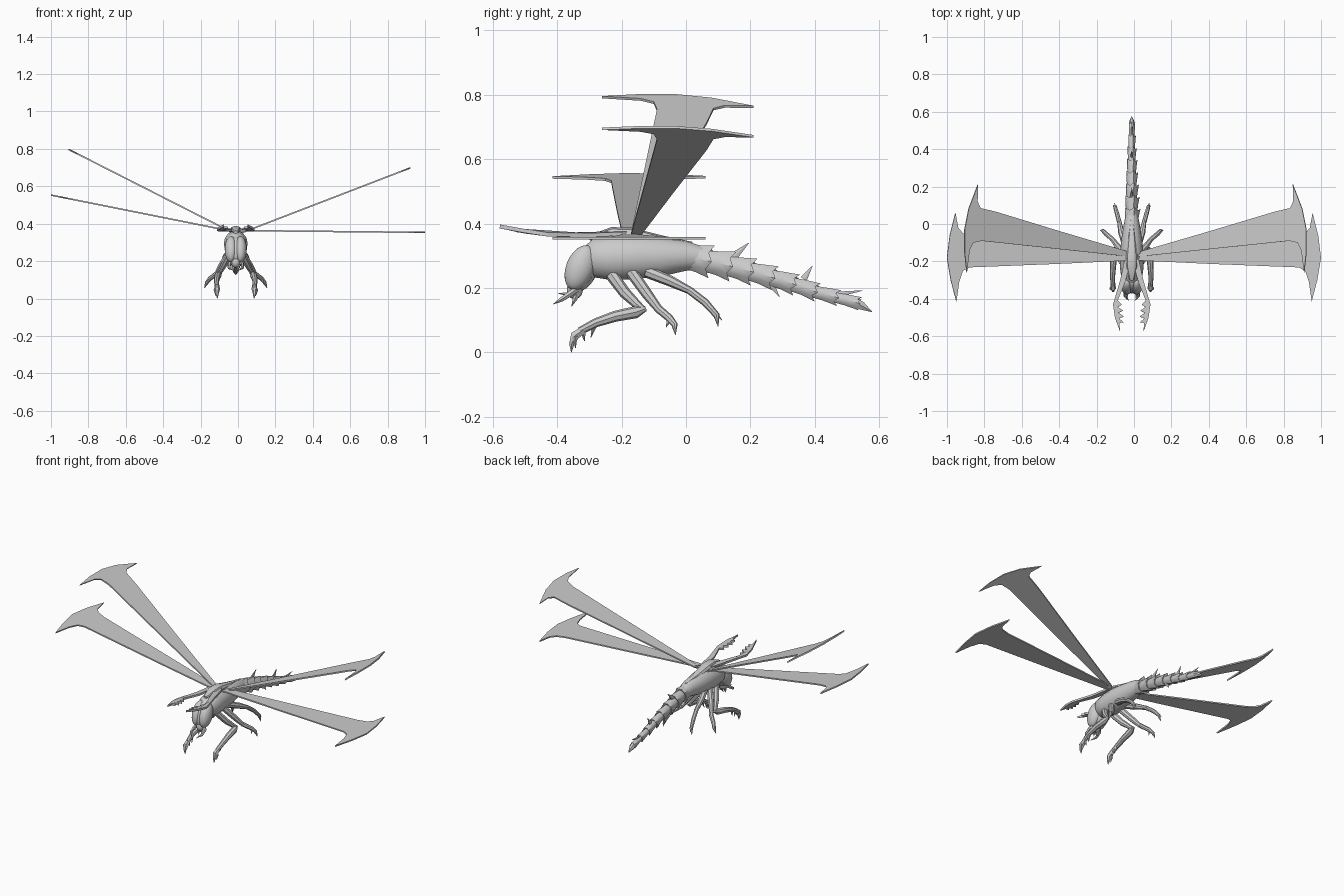
import bpy, bmesh, math
from mathutils import Vector

CX = -0.012  # body centre line


def finish(name, bm, smooth=True):
    bmesh.ops.recalc_face_normals(bm, faces=bm.faces)
    me = bpy.data.meshes.new(name)
    bm.to_mesh(me)
    bm.free()
    ob = bpy.data.objects.new(name, me)
    bpy.context.collection.objects.link(ob)
    if smooth:
        bpy.ops.object.select_all(action='DESELECT')
        ob.select_set(True)
        bpy.context.view_layer.objects.active = ob
        bpy.ops.object.shade_smooth_by_angle(angle=math.radians(40))
    return ob


def tube(name, pts, sides=10, wide=1.0, jag=0.0):
    """Tapered tube through (x, y, z, radius); jag pulls points off the last rim."""
    bm = bmesh.new()
    P = [Vector(p[:3]) for p in pts]
    rings = []
    for i, p in enumerate(P):
        t = (P[min(i + 1, len(P) - 1)] - P[max(i - 1, 0)]).normalized()
        a = (Vector((1, 0, 0)) - t * t.x).normalized()
        b = t.cross(a)
        ring = []
        for k in range(sides):
            u = 2 * math.pi * k / sides
            v = p + (a * math.cos(u) * wide + b * math.sin(u)) * pts[i][3]
            if jag and i == len(P) - 1 and k % 2 == 0:
                v += t * jag + (v - p) * 0.25
            ring.append(bm.verts.new(v))
        rings.append(ring)
    for r0, r1 in zip(rings, rings[1:]):
        for k in range(sides):
            n = (k + 1) % sides
            bm.faces.new((r0[k], r0[n], r1[n], r1[k]))
    bm.faces.new(rings[0])
    bm.faces.new(rings[-1])
    return finish(name, bm)


def plate(name, pts, thick):
    """Thin blade from a 3D outline."""
    bm = bmesh.new()
    bm.faces.new([bm.verts.new(p) for p in pts])
    ob = finish(name, bm, False)
    m = ob.modifiers.new("thickness", 'SOLIDIFY')
    m.thickness, m.offset = thick, 0
    return ob


def ball(name, loc, scale, rx=0, rz=0):
    bpy.ops.mesh.primitive_uv_sphere_add(segments=20, ring_count=12, radius=1, location=loc, rotation=(rx, 0, rz))
    ob = bpy.context.object
    ob.name, ob.scale = name, scale
    bpy.ops.object.shade_smooth()
    return ob


# wings: narrow blades ending in a crescent, each at its own lift angle
upper = [(0.02, -0.175), (0.4, -0.135), (0.83, -0.09), (0.875, -0.1), (0.895, -0.14), (0.91, -0.26),
         (0.922, -0.15), (0.922, -0.03), (0.9, 0.08), (0.85, 0.21), (0.852, 0.12), (0.835, 0.085),
         (0.75, 0.065), (0.4, -0.04), (0.04, -0.145)]
lower = [(0.02, -0.195), (0.4, -0.213), (0.88, -0.232), (0.915, -0.25), (0.935, -0.31), (0.95, -0.415),
         (0.98, -0.3), (1.0, -0.18), (0.985, -0.06), (0.955, 0.06), (0.94, -0.02), (0.915, -0.05),
         (0.86, -0.065), (0.4, -0.115), (0.04, -0.155)]
for name, shape, side, span, lift in (("upper_wing_right", upper, 1, 1, 0.385),
                                      ("upper_wing_left", upper, -1, 0.983, 0.508),
                                      ("lower_wing_right", lower, 1, 1, -0.01),
                                      ("lower_wing_left", lower, -1, 1, 0.2)):
    plate(name, [(side * x * span, y, 0.363 + lift * (x * span - 0.05)) for x, y in shape], 0.008)

# thorax and back ridge
tube("thorax", [(CX, -0.31, 0.29, 0.04), (CX, -0.285, 0.293, 0.062), (CX, -0.23, 0.293, 0.071),
                (CX, -0.15, 0.296, 0.069), (CX, -0.08, 0.296, 0.062), (CX, 0.0, 0.299, 0.047),
                (CX, 0.05, 0.294, 0.036)], 14, 0.9)
tube("back_ridge", [(CX, -0.30, 0.355, 0.008), (CX, -0.23, 0.368, 0.021), (CX, -0.17, 0.366, 0.021),
                    (CX, -0.08, 0.35, 0.014), (CX, 0.02, 0.338, 0.005)], 8, 1.5)

# head with large eyes
ball("head", (CX, -0.32, 0.26), (0.042, 0.046, 0.075), math.radians(-22))
for s in (-1, 1):
    ball("eye", (CX + s * 0.025, -0.328, 0.263), (0.034, 0.044, 0.073), math.radians(-22))
ball("snout", (CX, -0.345, 0.195), (0.024, 0.025, 0.03))

# abdomen of flared segments with toothed rims
N = 8


def spine(y):
    return 0.297 - 0.06 * y / 0.2 * (0.6 + 0.75 * min(y, 0.4))


for i in range(N):
    y0, y1 = i * 0.066, (i + 1) * 0.066
    r0, r1 = 0.045 - 0.0037 * i, 0.045 - 0.0037 * (i + 0.4)
    tube("abdomen_segment", [(CX, y0 - 0.01, spine(max(y0, 0)), r0 * 0.82),
                             (CX, (y0 + y1) / 2, spine((y0 + y1) / 2), r0 * 0.95),
                             (CX, y1, spine(y1), r1)], 10, 0.85, 0.014)
tube("tail_tip", [(CX, 0.51, 0.163, 0.014), (CX, 0.545, 0.145, 0.015), (CX, 0.577, 0.126, 0.001)], 6)

# abdomen spikes: base y, z to tip y, z
for y, z, ty, tz, r in ((0.145, 0.295, 0.195, 0.34, 0.016), (0.365, 0.228, 0.392, 0.268, 0.013),
                        (0.255, 0.225, 0.29, 0.173, 0.015), (0.47, 0.18, 0.548, 0.192, 0.01)):
    tube("abdomen_spike", [(CX, y, z, r), (CX, ty, tz, 0.0008)], 6, 0.6)

for s in (-1, 1):
    # toothed pincers reaching forward over the head
    claw = [(0.008, -0.16, 0.372), (0.04, -0.2, 0.368), (0.062, -0.3, 0.364), (0.1, -0.43, 0.366),
            (0.09, -0.5, 0.377), (0.062, -0.578, 0.391), (0.066, -0.53, 0.381), (0.045, -0.525, 0.379),
            (0.067, -0.505, 0.376), (0.042, -0.495, 0.374), (0.07, -0.475, 0.372), (0.046, -0.463, 0.37),
            (0.073, -0.445, 0.368), (0.053, -0.43, 0.366), (0.075, -0.41, 0.365), (0.035, -0.31, 0.364),
            (0.01, -0.22, 0.37)]
    plate("pincer", [(CX + s * x, y, z) for x, y, z in claw], 0.012)

    def limb(name, pts, sides=8):
        tube(name, [(CX + s * x, y, z, r) for x, y, z, r in pts], sides)

    # jaws
    limb("jaw", [(0.012, -0.335, 0.2, 0.012), (0.035, -0.355, 0.185, 0.01), (0.036, -0.385, 0.165, 0.008),
                 (0.015, -0.412, 0.15, 0.001)], 6)
    limb("jaw_tooth", [(0.03, -0.36, 0.18, 0.008), (0.02, -0.395, 0.183, 0.001)], 5)
    limb("lower_jaw", [(0.01, -0.335, 0.19, 0.01), (0.014, -0.345, 0.165, 0.008), (0.006, -0.355, 0.143, 0.001)], 6)

    # front legs
    limb("front_thigh", [(0.03, -0.23, 0.24, 0.02), (0.06, -0.19, 0.185, 0.018), (0.09, -0.135, 0.132, 0.012)])
    limb("front_shin", [(0.09, -0.125, 0.136, 0.008), (0.094, -0.155, 0.125, 0.019), (0.1, -0.22, 0.112, 0.017),
                        (0.103, -0.28, 0.092, 0.014), (0.1, -0.33, 0.066, 0.012)])
    limb("front_foot", [(0.1, -0.315, 0.072, 0.012), (0.1, -0.345, 0.052, 0.016), (0.1, -0.355, 0.025, 0.009),
                        (0.098, -0.356, 0.0, 0.001)], 6)
    for x, y, z, ty, tz in ((0.112, -0.345, 0.05, -0.343, 0.014), (0.1, -0.32, 0.065, -0.315, 0.035),
                            (0.1, -0.285, 0.083, -0.295, 0.046)):
        limb("front_claw", [(x, y, z, 0.009), (x - 0.005, ty, tz, 0.001)], 5)

    # middle legs
    limb("middle_thigh", [(0.03, -0.17, 0.25, 0.019), (0.075, -0.12, 0.18, 0.017), (0.105, -0.08, 0.128, 0.012)])
    limb("middle_shin", [(0.1, -0.085, 0.135, 0.013), (0.14, -0.05, 0.105, 0.012), (0.155, -0.035, 0.085, 0.01),
                         (0.168, -0.033, 0.055, 0.001)])
    limb("middle_claw", [(0.14, -0.05, 0.105, 0.009), (0.148, -0.062, 0.078, 0.001)], 5)

    # hind legs
    limb("hind_thigh", [(0.03, -0.12, 0.25, 0.019), (0.055, -0.05, 0.222, 0.017), (0.068, 0.02, 0.188, 0.011)])
    limb("hind_shin", [(0.067, 0.01, 0.193, 0.012), (0.08, 0.06, 0.155, 0.012), (0.09, 0.095, 0.115, 0.01),
                       (0.098, 0.1, 0.08, 0.001)])
    limb("hind_claw", [(0.085, 0.08, 0.135, 0.009), (0.093, 0.112, 0.1, 0.001)], 5)
